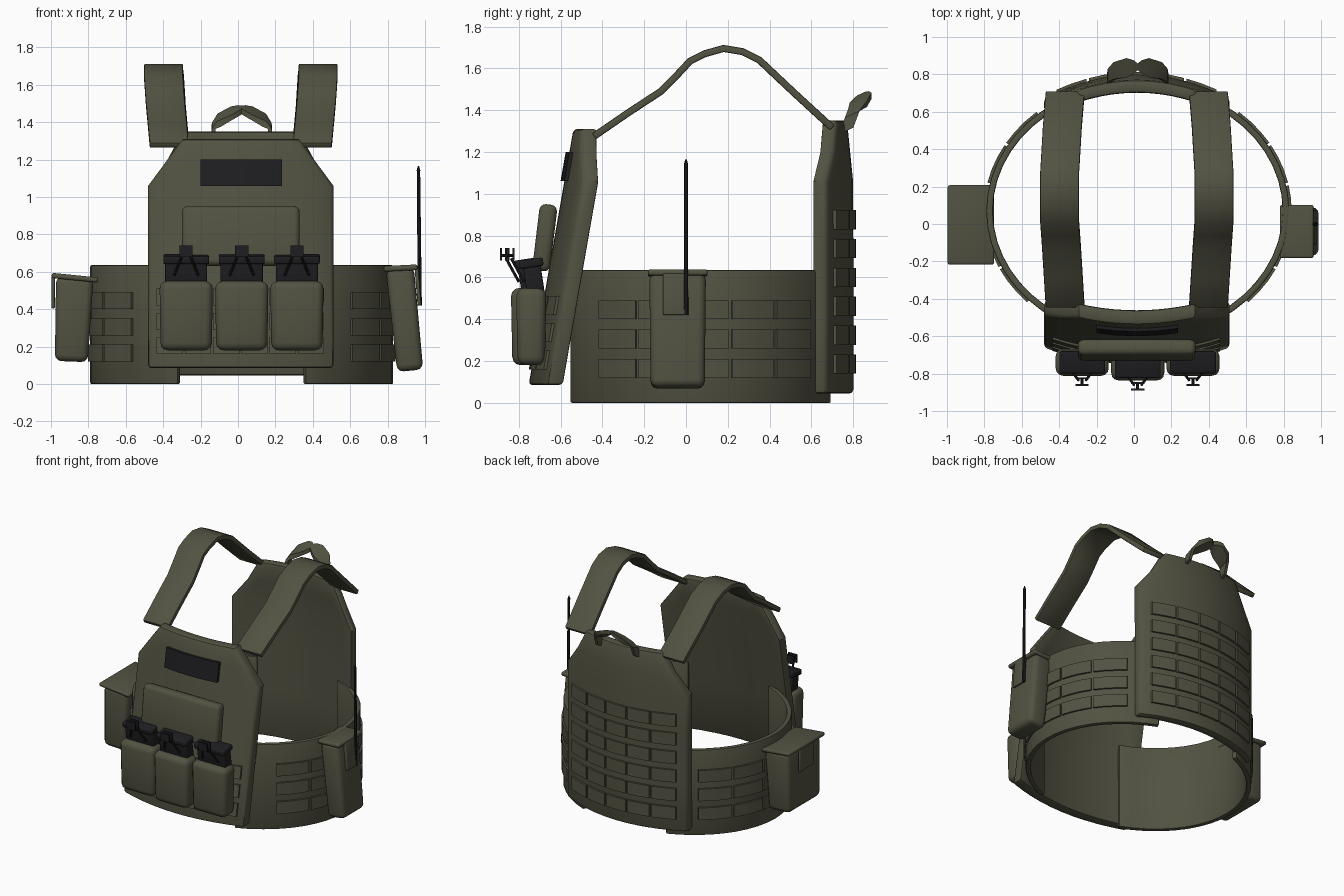
import bpy, bmesh, math
from mathutils import Vector, Matrix, Euler

if "Cube" in bpy.data.objects:
    bpy.data.objects.remove(bpy.data.objects["Cube"])


def material(name, rgb):
    m = bpy.data.materials.new(name)
    m.diffuse_color = (*rgb, 1)
    m.use_nodes = True
    m.node_tree.nodes["Principled BSDF"].inputs["Base Color"].default_value = m.diffuse_color
    return m


OLIVE = material("olive_fabric", (0.085, 0.085, 0.055))
BLACK = material("black_plastic", (0.013, 0.013, 0.015))
CX = 0.015


def finish(bm, name, mat, bevel=0.0, segments=2):
    bmesh.ops.recalc_face_normals(bm, faces=bm.faces)
    if bevel:
        edges = [e for e in bm.edges if e.calc_face_angle(0) > 1.0]
        bmesh.ops.bevel(bm, geom=edges, offset=bevel, segments=segments,
                        profile=0.5, affect='EDGES', clamp_overlap=True)
    for f in bm.faces:
        f.smooth = True
    for e in bm.edges:
        e.smooth = e.calc_face_angle(0) < 0.6
    me = bpy.data.meshes.new(name)
    bm.to_mesh(me)
    bm.free()
    me.materials.append(mat)
    ob = bpy.data.objects.new(name, me)
    bpy.context.collection.objects.link(ob)
    return ob


def add_sheet(bm, point, us, vs):
    """Closed slab: point(u, v, t) gives the outer (t=0) and inner (t=1) skin."""
    g = [[[bm.verts.new(point(u, v, t)) for v in vs] for u in us] for t in (0, 1)]
    nu, nv = len(us), len(vs)
    for t in (0, 1):
        for i in range(nu - 1):
            for j in range(nv - 1):
                bm.faces.new((g[t][i][j], g[t][i + 1][j], g[t][i + 1][j + 1], g[t][i][j + 1]))
    rim = ([(i, 0) for i in range(nu)] + [(nu - 1, j) for j in range(1, nv)]
           + [(i, nv - 1) for i in range(nu - 2, -1, -1)] + [(0, j) for j in range(nv - 2, 0, -1)])
    for (a, b), (c, d) in zip(rim, rim[1:] + rim[:1]):
        bm.faces.new((g[0][a][b], g[0][c][d], g[1][c][d], g[1][a][b]))


def span(a, b, n):
    return [a + (b - a) * i / n for i in range(n + 1)]


def sheet(name, point, us, vs, mat, bevel=0.0):
    bm = bmesh.new()
    add_sheet(bm, point, us, vs)
    return finish(bm, name, mat, bevel)


def box(name, loc, size, mat, bevel=0.0, rot=(0, 0, 0), taper=(1, 1)):
    bm = bmesh.new()
    bmesh.ops.create_cube(bm, size=1)
    for v in bm.verts:
        if v.co.z < 0:
            v.co.x *= taper[0]
            v.co.y *= taper[1]
        v.co = Vector(a * b for a, b in zip(v.co, size))
    bm.transform(Matrix.Translation(loc) @ Euler(rot).to_matrix().to_4x4())
    return finish(bm, name, mat, bevel, 3)


def rod(name, a, b, r1, r2, mat):
    a, b = Vector(a), Vector(b)
    d = b - a
    bm = bmesh.new()
    bmesh.ops.create_cone(bm, cap_ends=True, segments=8, radius1=r1, radius2=r2, depth=d.length)
    bm.transform(Matrix.Translation((a + b) / 2) @ d.to_track_quat('Z', 'Y').to_matrix().to_4x4())
    return finish(bm, name, mat)


# Curved panel surfaces
def half_width(z):
    return 0.495 if z < 1.06 else 0.495 - 0.185 * (z - 1.06) / 0.25


def front_y(x, z):
    return -0.75 + 0.175 * (z - 0.1) + 0.09 * ((x - CX) / 0.5) ** 2


def back_y(x, z):
    return 0.80 - 0.13 * ((x - CX) / 0.5) ** 2 - 0.1 * max(0, z - 1.05)


def front_panel(u, z, t):
    x = CX + u * half_width(z)
    return (x, front_y(x, z) + 0.08 * t, z)


def back_panel(u, z, t):
    x = CX + u * half_width(min(z, 1.31))
    return (x, back_y(x, z) - 0.07 * t, z)


def band(a, z, t, out=0.0):
    r = 0.035 * t - out
    return (0.02 + (0.81 - r) * math.cos(a), 0.07 + (0.69 - r) * math.sin(a), z)


sheet("front_panel", front_panel, span(-1, 1, 10), [0.085, 0.5, 0.8, 1.06, 1.18, 1.31], OLIVE, 0.018)
sheet("back_panel", back_panel, span(-1, 1, 10), [0.045, 0.4, 0.75, 1.06, 1.2, 1.35], OLIVE, 0.018)

# Waist bands with webbing loops on both sides
for side, mid in (("right", 0.0), ("left", math.pi)):
    sign = 1 if side == "right" else -1
    lim = math.radians(65)
    sheet(side + "_waist_band", band, span(mid - lim, mid + lim, 18), [0.0, 0.32, 0.635], OLIVE, 0.008)
    bm = bmesh.new()
    for row in range(3):
        for col in range(5):
            a0 = math.radians(-44 + 18.8 * col)
            a1 = a0 + math.radians(17.6)
            z = 0.12 + 0.14 * row
            add_sheet(bm, lambda a, z, t: band(mid + sign * a, z, t, 0.013), span(a0, a1, 3), [z, z + 0.09])
    finish(bm, side + "_band_webbing", OLIVE)

# Back webbing grid
bm = bmesh.new()
for row in range(6):
    for col in range(5):
        x0, z = CX - 0.43 + 0.174 * col, 0.14 + 0.138 * row
        add_sheet(bm, lambda x, z, t: (x, back_y(x, z) + 0.014 - 0.03 * t, z), span(x0, x0 + 0.16, 2), [z, z + 0.092])
finish(bm, "back_webbing", OLIVE)

# Front webbing under the pouches
bm = bmesh.new()
for row in range(3):
    for col in range(6):
        x0, z = CX - 0.45 + 0.151 * col, 0.16 + 0.13 * row
        add_sheet(bm, lambda x, z, t: (x, front_y(x, z) - 0.012 + 0.03 * t, z), span(x0, x0 + 0.14, 2), [z, z + 0.09])
finish(bm, "front_webbing", OLIVE)

# Shoulder straps: (y, z, outward shift)
PATH = [(-0.44, 1.275, 0), (-0.28, 1.385, 0.01), (-0.12, 1.49, 0.02), (-0.05, 1.56, 0.025), (0.02, 1.635, 0.03),
        (0.09, 1.67, 0.03), (0.18, 1.695, 0.03), (0.27, 1.68, 0.03), (0.35, 1.64, 0.025), (0.52, 1.48, 0.015),
        (0.70, 1.315, 0)]
for side, sign in (("right", 1), ("left", -1)):
    def strap(u, i, t):
        y, z, s = PATH[i]
        p, q = PATH[max(i - 1, 0)], PATH[min(i + 1, len(PATH) - 1)]
        n = Vector((q[0] - p[0], q[1] - p[1])).normalized() * 0.017 * (1 - 2 * t)
        return (CX + sign * (0.383 + s) + u * 0.104, y - n.y, z + n.x)
    sheet(side + "_shoulder_strap", strap, [-1, 0, 1], range(len(PATH)), OLIVE, 0.007)

# Drag handle: (x, y, z, half depth)
GRIP = [(-0.165, 0.765, 1.30, 0.035), (-0.16, 0.795, 1.38, 0.035), (-0.13, 0.82, 1.425, 0.045),
        (-0.06, 0.835, 1.46, 0.052), (-0.02, 0.84, 1.475, 0.035), (0.0, 0.84, 1.48, 0.018),
        (0.02, 0.84, 1.475, 0.035), (0.06, 0.835, 1.46, 0.052), (0.13, 0.82, 1.425, 0.045),
        (0.16, 0.795, 1.38, 0.035), (0.165, 0.765, 1.30, 0.035)]


def grip(u, i, t):
    x, y, z, w = GRIP[i]
    k = 1 - t * (0.13 if abs(x) > 0.1 else 0)
    return (0.02 + x * k, y + u * w, z + u * w * 0.45 - t * (0.03 if abs(x) < 0.15 else 0.0))


sheet("drag_handle", grip, [-1, 0, 1], range(len(GRIP)), OLIVE)

# Chest patch and flat chest pouch
sheet("chest_patch", lambda x, z, t: (x, front_y(x, z) - 0.018 + 0.03 * t, z),
      span(-0.2, 0.235, 4), [1.06, 1.2], BLACK)
box("chest_pouch", (CX, -0.675, 0.79), (0.63, 0.085, 0.32), OLIVE, 0.03, (-0.12, 0, 0))

# Magazine pouches with magazines and pull tabs
for i, x in enumerate((-0.277, 0.02, 0.315)):
    y = -0.765 + (0 if i == 1 else 0.025)
    tag = ("left", "middle", "right")[i]
    box(tag + "_magazine_pouch", (x, y, 0.365), (0.285, 0.145, 0.37), OLIVE, 0.04, taper=(0.96, 0.9))
    box(tag + "_magazine", (x, y + 0.012, 0.59), (0.225, 0.085, 0.15), BLACK, 0.01, (0.15, 0, 0))
    box(tag + "_magazine_base", (x, y, 0.668), (0.245, 0.115, 0.04), BLACK, 0.01, (0.15, 0, 0))
    for s in (-1, 1):
        rod(tag + "_pull_cord", (x + s * 0.065, y - 0.035, 0.58), (x + s * 0.02, y - 0.095, 0.69), 0.007, 0.007, BLACK)
    rod(tag + "_tab_link", (x, y - 0.12, 0.705), (x, y - 0.08, 0.705), 0.008, 0.008, BLACK)
    for d in (0.12, 0.085):
        box(tag + "_pull_tab", (x, y - d, 0.71), (0.07, 0.01, 0.06), BLACK)

# Left utility pouch with lid and flap
box("left_pouch", (-0.882, -0.005, 0.345), (0.20, 0.40, 0.45), OLIVE, 0.035, (0, 0.04, 0), (0.88, 0.95))
box("left_pouch_lid", (-0.872, -0.005, 0.568), (0.25, 0.425, 0.028), OLIVE, 0.012, (0, 0.1, 0))
box("left_pouch_flap", (-0.988, 0, 0.49), (0.018, 0.16, 0.17), OLIVE, 0.006)

# Right radio pouch with lid, flap and antenna
box("right_pouch", (0.893, -0.04, 0.345), (0.15, 0.27, 0.55), OLIVE, 0.035, (0, -0.1, 0), (0.93, 0.96))
box("right_pouch_lid", (0.87, -0.04, 0.62), (0.18, 0.285, 0.03), OLIVE, 0.012, (0, -0.05, 0))
box("right_pouch_flap", (0.962, -0.055, 0.52), (0.02, 0.11, 0.20), OLIVE, 0.006, (0, -0.08, 0))
rod("antenna", (0.972, 0, 0.42), (0.965, 0, 1.14), 0.011, 0.009, BLACK)
rod("antenna_tip", (0.965, 0, 1.14), (0.965, 0, 1.165), 0.011, 0.003, BLACK)
